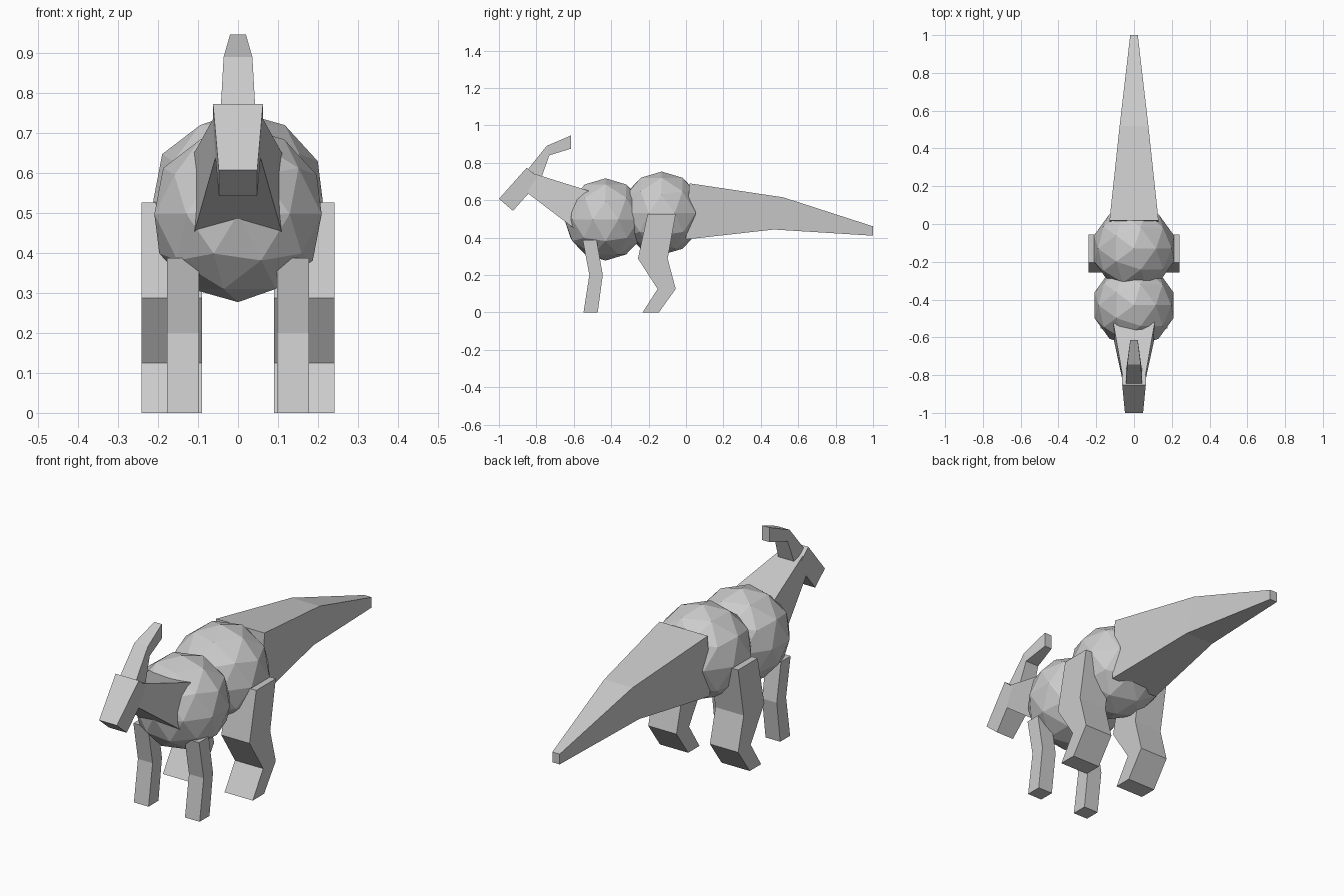
import bpy

if "Cube" in bpy.data.objects:
    bpy.data.objects.remove(bpy.data.objects["Cube"])


def loft(name, sections):
    """Box-like solid through sections of ((y, z) upper, (y, z) lower, half width), centred on x = 0."""
    verts, faces = [], []
    for (ya, za), (yb, zb), w in sections:
        verts += [(-w, ya, za), (w, ya, za), (w, yb, zb), (-w, yb, zb)]
    for s in range(len(sections) - 1):
        a = s * 4
        for i in range(4):
            j = (i + 1) % 4
            faces.append((a + i, a + j, a + 4 + j, a + 4 + i))
    n = len(verts)
    faces += [(3, 2, 1, 0), (n - 4, n - 3, n - 2, n - 1)]
    return make(name, verts, faces)


def make(name, verts, faces):
    mesh = bpy.data.meshes.new(name)
    mesh.from_pydata(verts, [], faces)
    obj = bpy.data.objects.new(name, mesh)
    bpy.context.collection.objects.link(obj)
    # consistent outward normals
    bpy.context.view_layer.objects.active = obj
    obj.select_set(True)
    bpy.ops.object.mode_set(mode='EDIT')
    bpy.ops.mesh.select_all(action='SELECT')
    bpy.ops.mesh.normals_make_consistent(inside=False)
    bpy.ops.object.mode_set(mode='OBJECT')
    obj.select_set(False)
    return obj


def leg(name, sections, x0, x1):
    """Leg bent in the side plane, given as (front y, back y, z), mirrored across x."""
    obj = loft(name, [((f, z), (b, z), (x1 - x0) / 2) for f, b, z in sections])
    for v in obj.data.vertices:
        v.co.x += (x0 + x1) / 2
    obj.modifiers.new("Mirror", 'MIRROR')
    return obj


# Body: two overlapping low-poly balls
for name, y, z, r in (("chest", -0.43, 0.497, 0.22), ("hips", -0.13, 0.53, 0.223)):
    bpy.ops.mesh.primitive_ico_sphere_add(subdivisions=2, radius=r, location=(0, y, z))
    bpy.context.object.name = name
    bpy.context.object.select_set(False)

# Tail
loft("tail", [((0.018, 0.69), (0.0, 0.39), 0.13),
              ((0.52, 0.615), (0.47, 0.443), 0.076),
              ((1.0, 0.46), (1.0, 0.41), 0.02)])

# Neck, head and swept-back crest
loft("neck", [((-0.52, 0.65), (-0.60, 0.45), 0.11),
              ((-0.83, 0.747), (-0.85, 0.64), 0.056)])
loft("head", [((-1.0, 0.607), (-0.925, 0.543), 0.048),
              ((-0.852, 0.773), (-0.777, 0.709), 0.0625)])
loft("crest", [((-0.845, 0.765), (-0.775, 0.715), 0.043),
               ((-0.745, 0.89), (-0.73, 0.84), 0.036),
               ((-0.615, 0.946), (-0.615, 0.875), 0.02)])

# Legs
leg("front_legs", [(-0.552, -0.478, 0.387), (-0.517, -0.445, 0.2),
                   (-0.548, -0.472, 0.0)], 0.098, 0.177)
leg("hind_legs", [(-0.205, -0.055, 0.526), (-0.257, -0.098, 0.288),
                  (-0.152, -0.055, 0.125), (-0.232, -0.145, 0.0)], 0.09, 0.242)
